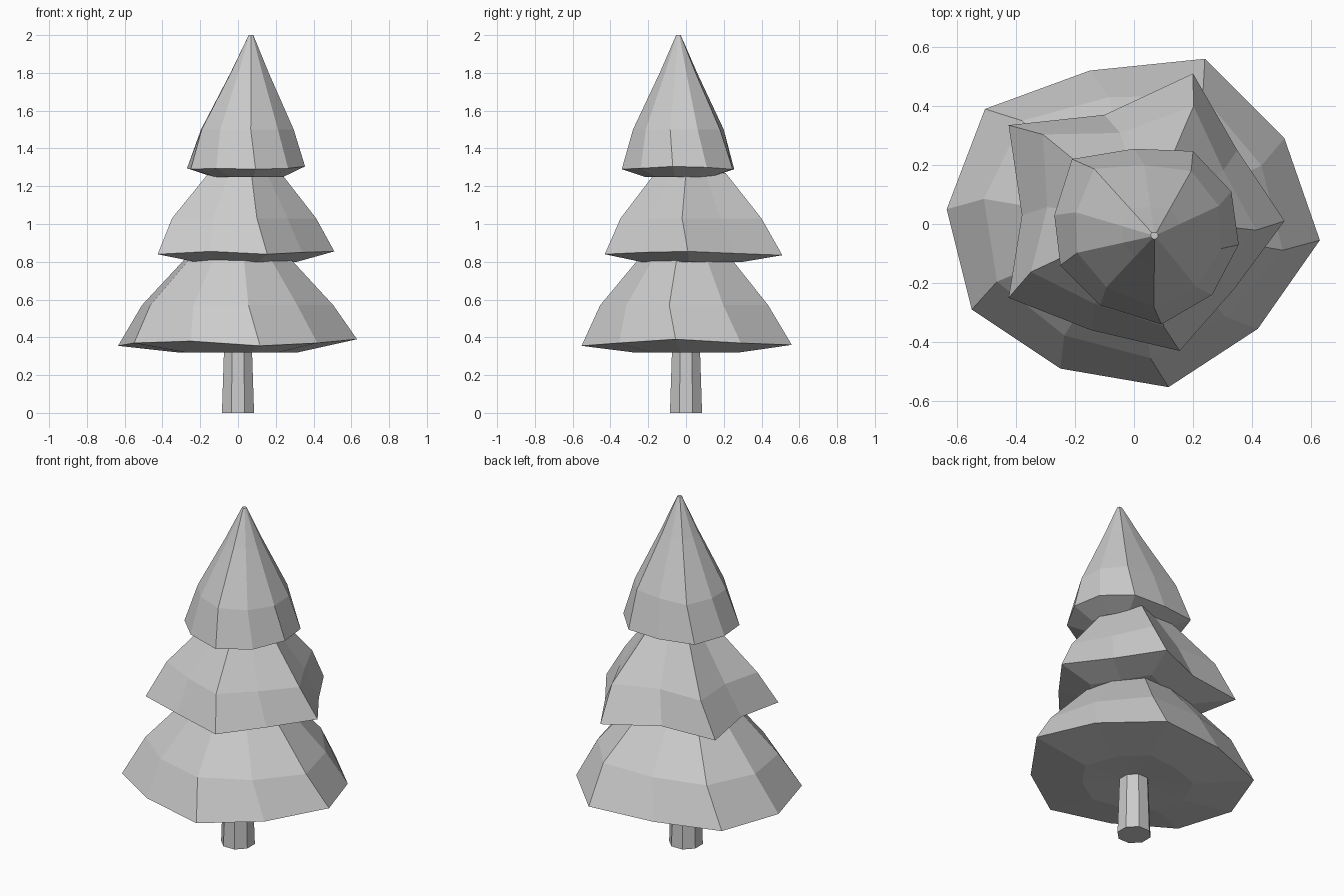
import bpy, bmesh, math
from mathutils import Vector, Matrix

cube = bpy.data.objects.get("Cube")
if cube:
    bpy.data.objects.remove(cube, do_unlink=True)

grey = bpy.data.materials.new("plain_grey")
grey.use_nodes = True
tone = (0.6, 0.6, 0.6, 1)
grey.diffuse_color = tone
grey.node_tree.nodes["Principled BSDF"].inputs["Base Color"].default_value = tone


def loft(name, rings):
    """Join equal-sized rings of points into one closed, flat-shaded solid."""
    bm = bmesh.new()
    loops = [[bm.verts.new(p) for p in ring] for ring in rings]
    count = len(loops[0])
    for low, high in zip(loops, loops[1:]):
        for i in range(count):
            j = (i + 1) % count
            bm.faces.new((low[i], low[j], high[j], high[i]))
    bm.faces.new(loops[0])
    bm.faces.new(loops[-1])
    bmesh.ops.recalc_face_normals(bm, faces=bm.faces)
    mesh = bpy.data.meshes.new(name)
    bm.to_mesh(mesh)
    bm.free()
    mesh.materials.append(grey)
    obj = bpy.data.objects.new(name, mesh)
    bpy.context.collection.objects.link(obj)
    return obj


def tier(name, rim, heights, centre, under, upper):
    """Skirt of branches: the rim outline is shrunk and twisted up to the top."""
    mid = Vector(centre)
    points = [Vector(p) - mid for p in rim]

    def ring(scale, z, degrees):
        turn = Matrix.Rotation(math.radians(degrees), 2, 'Z')
        return [(*(mid + turn @ p * scale), z) for p in points]

    edge = [(*(mid + p), z) for p, z in zip(points, heights)]
    rings = [ring(scale, z, 0) for scale, z in under] + [edge]
    rings += [ring(scale, z, -5) for scale, z in upper]
    return loft(name, rings)


# Lower skirt of branches
rim = [(.24, .56), (-.15, .52), (-.505, .39), (-.635, .05), (-.55, -.29),
       (-.25, -.49), (.117, -.553), (.42, -.355), (.63, -.055), (.51, .29)]
heights = [.36, .36, .35, .355, .37, .38, .355, .37, .39, .37]
tier("lower_branches", rim, heights, (0, 0),
     [(.1, .33), (.5, .32)], [(.81, .57), (.41, .84)])

# Middle skirt of branches
rim = [(.2, .51), (-.1, .37), (-.425, .335), (-.38, .03), (-.425, -.25),
       (-.145, -.36), (.155, -.43), (.34, -.22), (.51, .01), (.35, .25)]
heights = [.835, .85, .84, .85, .84, .855, .84, .85, .855, .845]
tier("middle_branches", rim, heights, (.04, .02),
     [(.1, .82), (.58, .8)], [(.8, 1.03), (.4, 1.27)])

# Pointed top
rim = [(.2, .247), (0, .255), (-.21, .22), (-.27, .03), (-.25, -.14),
       (-.115, -.275), (.093, -.34), (.265, -.24), (.355, -.07), (.33, .11)]
heights = [1.29, 1.29, 1.3, 1.295, 1.29, 1.295, 1.29, 1.295, 1.305, 1.3]
tier("top_branches", rim, heights, (.07, -.04),
     [(.1, 1.26), (.6, 1.25)], [(.8, 1.5), (.33, 1.8), (.04, 2)])


# Eight-sided trunk, slightly narrower upwards
def trunk_ring(radius, z):
    angles = [math.tau * (i + .5) / 8 for i in range(8)]
    return [(radius * math.cos(a), radius * math.sin(a), z) for a in angles]


loft("trunk", [trunk_ring(.092, 0), trunk_ring(.08, .34)])
